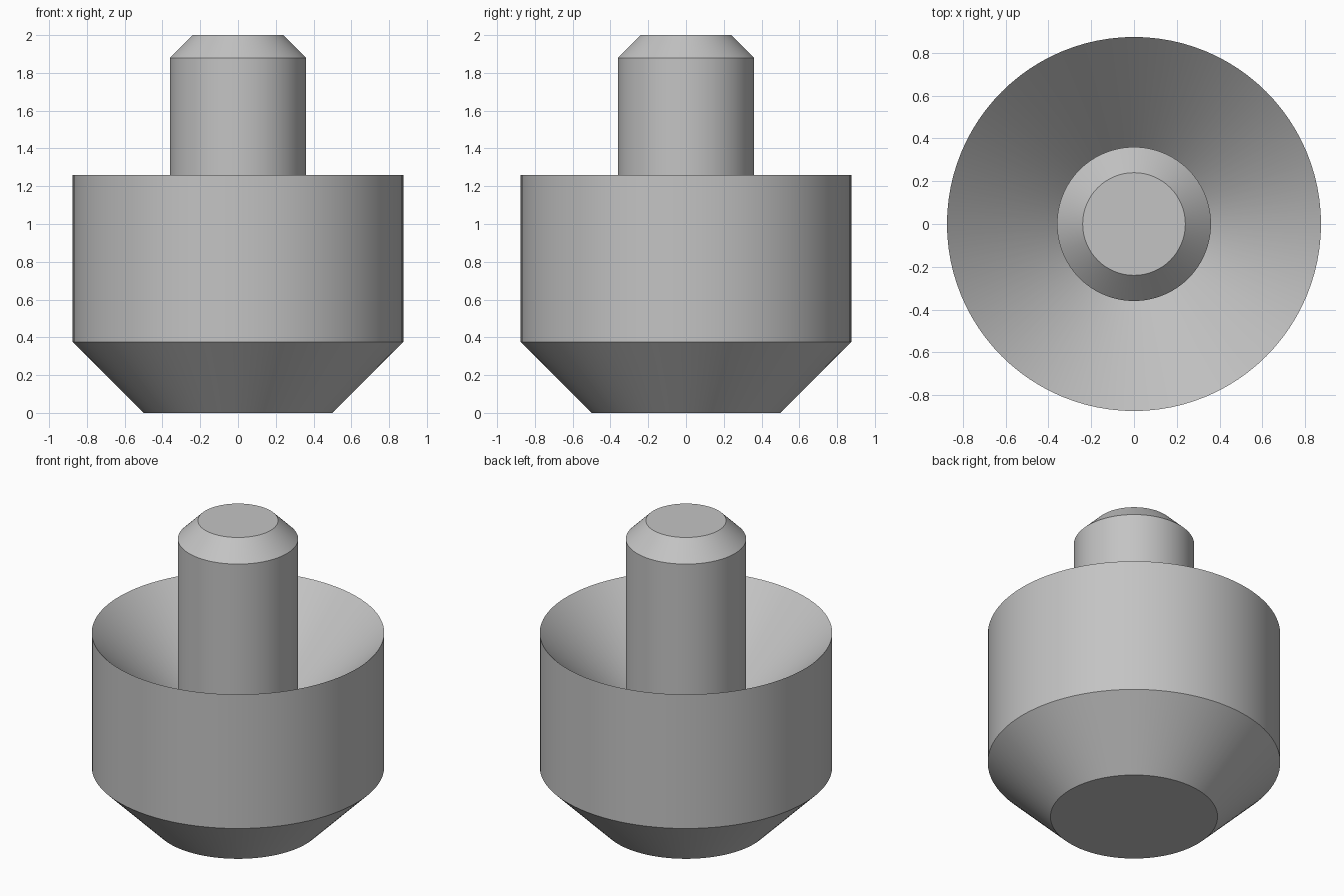
import bpy
import bmesh
import math

cube = bpy.data.objects.get("Cube")
if cube:
    bpy.data.objects.remove(cube, do_unlink=True)

SEGMENTS = 96
SHAFT_R = 0.36
BODY_R = 0.875
RIM_Z = 1.26
SOCKET_Z = RIM_Z - (BODY_R - SHAFT_R)  # 45 degree conical recess

grey = bpy.data.materials.new("plain_grey")
grey.use_nodes = True
colour = (0.55, 0.55, 0.55, 1)
grey.diffuse_color = colour
grey.node_tree.nodes["Principled BSDF"].inputs["Base Color"].default_value = colour


def lathe(name, profile):
    """Spin a list of (radius, height) points around z; radius 0 closes an end."""
    bm = bmesh.new()
    verts = [bm.verts.new((r, 0, z)) for r, z in profile]
    edges = [bm.edges.new(pair) for pair in zip(verts, verts[1:])]
    bmesh.ops.spin(bm, geom=verts + edges, cent=(0, 0, 0), axis=(0, 0, 1),
                   angle=math.tau, steps=SEGMENTS, use_merge=False)
    bmesh.ops.remove_doubles(bm, verts=bm.verts[:], dist=0.0001)
    bmesh.ops.recalc_face_normals(bm, faces=bm.faces[:])
    # An open shell may come out reversed: the widest wall must face outward
    wall = max(bm.faces, key=lambda f: f.calc_center_median().xy.length)
    if wall.normal.xy.dot(wall.calc_center_median().xy) < 0:
        bmesh.ops.reverse_faces(bm, faces=bm.faces[:])
    mesh = bpy.data.meshes.new(name)
    bm.to_mesh(mesh)
    bm.free()
    mesh.materials.append(grey)
    obj = bpy.data.objects.new(name, mesh)
    bpy.context.collection.objects.link(obj)
    bpy.ops.object.select_all(action="DESELECT")
    obj.select_set(True)
    bpy.context.view_layer.objects.active = obj
    bpy.ops.object.shade_smooth_by_angle(angle=math.radians(30))
    return obj


# Body: tapered foot, straight wall, conical recess down to the shaft
lathe("body", [(0, 0), (0.5, 0), (BODY_R, 0.375), (BODY_R, RIM_Z),
               (SHAFT_R, SOCKET_Z)])

# Shaft: rises from the recess to a chamfered tip
lathe("shaft", [(SHAFT_R, SOCKET_Z), (SHAFT_R, 1.88), (0.24, 2), (0, 2)])
